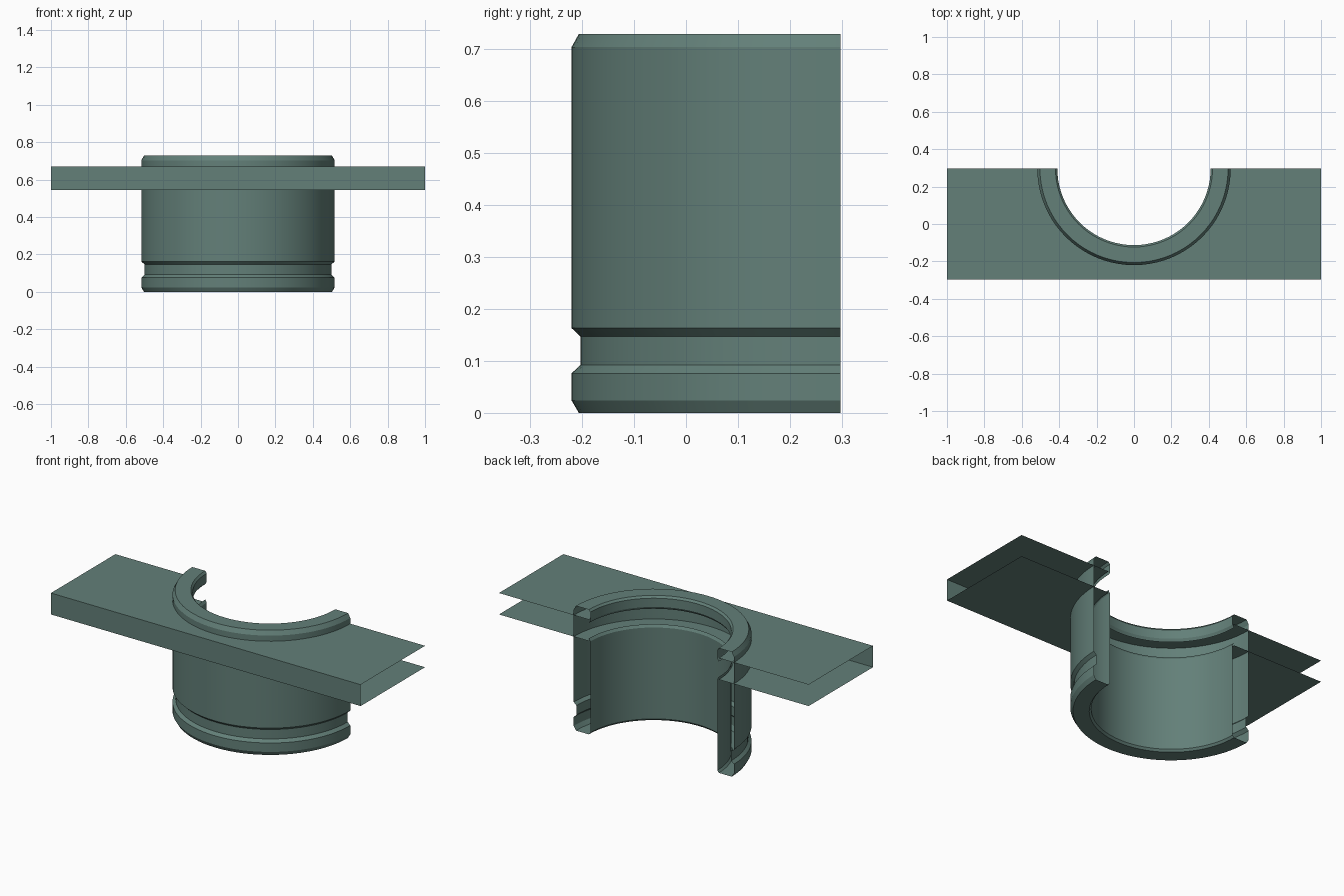
import bpy, bmesh, math

if "Cube" in bpy.data.objects:
    bpy.data.objects.remove(bpy.data.objects["Cube"])

CY = 0.297          # y of the cut plane through the ring axis
SEG = 40            # segments in the half circle

mat = bpy.data.materials.new("grey_green")
mat.diffuse_color = (0.125, 0.215, 0.19, 1)
mat.use_nodes = True
mat.node_tree.nodes["Principled BSDF"].inputs["Base Color"].default_value = mat.diffuse_color


def arc(r, z):
    """Half circle, from +x round the front to -x."""
    return [(r * math.cos(math.pi * i / SEG), CY - r * math.sin(math.pi * i / SEG), z)
            for i in range(SEG + 1)]


def strip(bm, rows):
    """Join rows of points with quads."""
    vs = [[bm.verts.new(p) for p in row] for row in rows]
    for a, b in zip(vs, vs[1:]):
        for i in range(len(a) - 1):
            bm.faces.new((a[i], b[i], b[i + 1], a[i + 1]))


def finish(bm, name):
    bmesh.ops.remove_doubles(bm, verts=bm.verts, dist=1e-5)
    me = bpy.data.meshes.new(name)
    bm.to_mesh(me)
    bm.free()
    me.materials.append(mat)
    ob = bpy.data.objects.new(name, me)
    bpy.context.collection.objects.link(ob)
    bpy.context.view_layer.objects.active = ob
    ob.select_set(True)
    bpy.ops.object.shade_smooth_by_angle(angle=math.radians(20))
    ob.select_set(False)


# half collar: open-ended shell, with a slot left in the inner wall
profile = [(0.42, 0.56), (0.41, 0.545), (0.41, 0.012), (0.42, 0), (0.503, 0),
           (0.517, 0.024), (0.517, 0.076), (0.50, 0.092), (0.50, 0.147),
           (0.517, 0.163), (0.517, 0.703), (0.503, 0.728), (0.42, 0.728),
           (0.41, 0.716), (0.41, 0.665), (0.42, 0.65)]
bm = bmesh.new()
strip(bm, [arc(r, z) for r, z in profile])
finish(bm, "half_collar")

# plate: top and bottom sheets with a round cut-out, plus the front edge
Z0, Z1, R = 0.545, 0.67, 0.42


def outer_edge(z):
    """Matching points on the plate's front outline."""
    pts = []
    for i in range(SEG + 1):
        t = i / SEG
        if t < 0.25:
            pts.append((1, CY - 2 * CY * t * 4, z))
        elif t > 0.75:
            pts.append((-1, CY - 2 * CY * (1 - t) * 4, z))
        else:
            pts.append((1 - (t - 0.25) * 4, -CY, z))
    return pts


bm = bmesh.new()
strip(bm, [arc(R, Z1), outer_edge(Z1)])
strip(bm, [outer_edge(Z0), arc(R, Z0)])
q = SEG // 4
strip(bm, [outer_edge(Z1)[q:SEG - q + 1], outer_edge(Z0)[q:SEG - q + 1]])
finish(bm, "plate")
